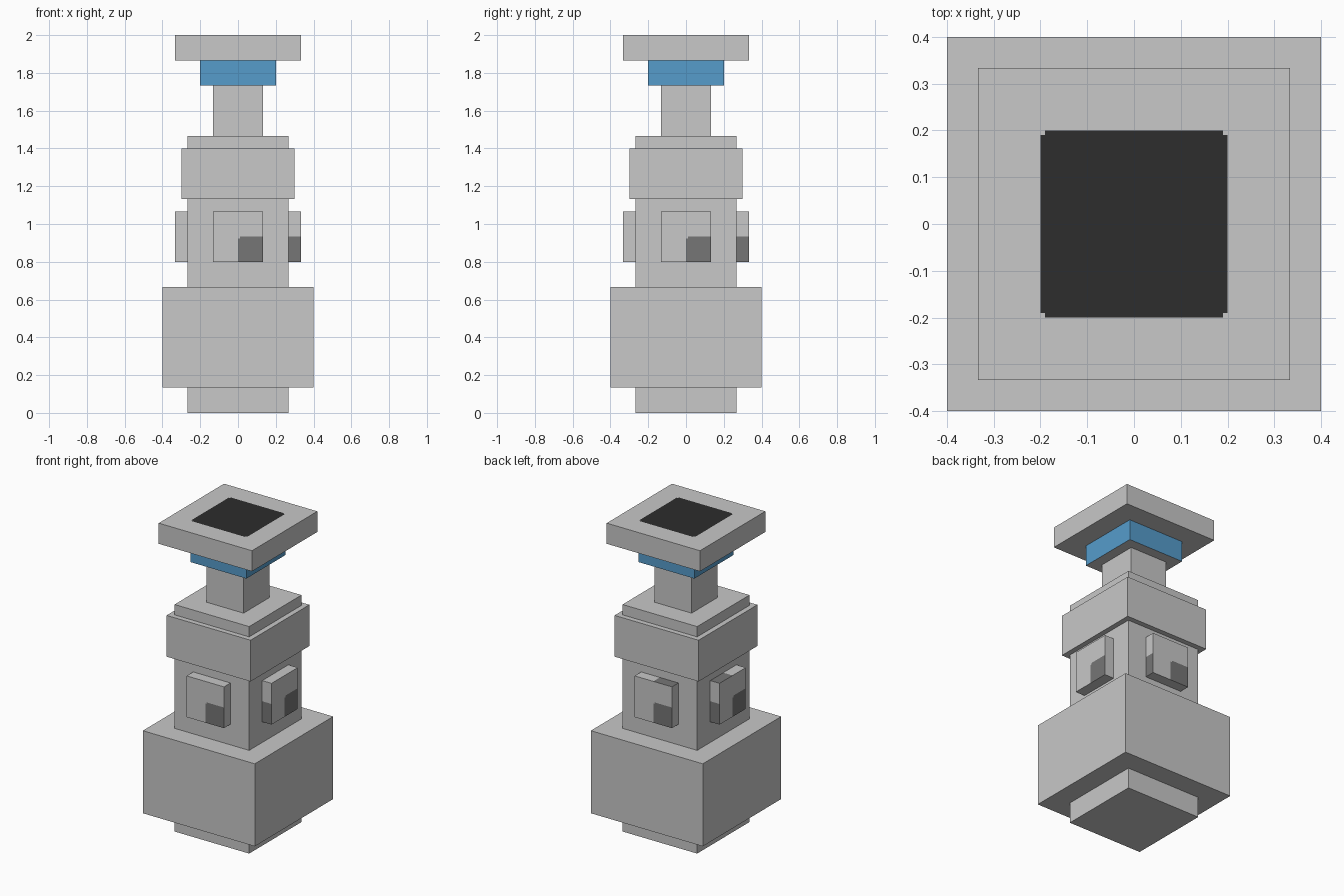
import bpy
import bmesh
from mathutils import Vector

cube = bpy.data.objects.get("Cube")
if cube:
    bpy.data.objects.remove(cube, do_unlink=True)

U = 1 / 15          # modelling unit
NOTCH = 0.01        # clipped corner of painted areas
UP = Vector((0, 0, 1))


def make_material(name, color):
    mat = bpy.data.materials.new(name)
    mat.use_nodes = True
    mat.diffuse_color = (*color, 1)
    mat.node_tree.nodes["Principled BSDF"].inputs["Base Color"].default_value = (*color, 1)
    return mat


light_grey = make_material("light grey", (0.577, 0.577, 0.577))
dark_grey = make_material("dark grey", (0.18, 0.18, 0.18))
black = make_material("black", (0.026, 0.026, 0.026))
blue = make_material("blue", (0.093, 0.332, 0.597))


def box(name, low, high, materials, cuts=(), rule=None):
    """Box between two corners; cuts are (axis, position), rule picks the face material."""
    low, high = Vector(low), Vector(high)
    bm = bmesh.new()
    bmesh.ops.create_cube(bm, size=1)
    for v in bm.verts:
        v.co = (low + high) / 2 + v.co * (high - low)
    for axis, position in cuts:
        normal = Vector((0, 0, 0))
        normal[axis] = 1
        bmesh.ops.bisect_plane(bm, geom=bm.verts[:] + bm.edges[:] + bm.faces[:],
                               plane_co=normal * position, plane_no=normal)
    bm.normal_update()
    if rule:
        for f in bm.faces:
            f.material_index = int(rule(f.calc_center_median(), f.normal))
    mesh = bpy.data.meshes.new(name)
    bm.to_mesh(mesh)
    bm.free()
    for mat in materials:
        mesh.materials.append(mat)
    obj = bpy.data.objects.new(name, mesh)
    bpy.context.collection.objects.link(obj)
    return obj


def tier(name, half, bottom, top, materials=(light_grey,), cuts=(), rule=None):
    """Square tier centred on the axis, measured in modelling units."""
    h = half * U
    return box(name, (-h, -h, bottom * U), (h, h, top * U), materials, cuts, rule)


# Stacked plain tiers
tier("foot", 4, 0, 2)
tier("base_block", 6, 2, 10)
tier("body", 4, 10, 17)
tier("body_band", 4.5, 17, 21)
tier("collar", 4, 21, 22)
tier("neck", 2, 22, 26)

# Blue sides only on the ring under the cap
tier("blue_ring", 3, 26, 28, (light_grey, blue), rule=lambda c, n: abs(n.z) < 0.5)

# Cap with a black square, corners notched, on its top face
S = 3 * U


def cap_rule(c, n):
    x, y = abs(c.x), abs(c.y)
    return n.z > 0.5 and max(x, y) < S and min(x, y) < S and not (x > S - NOTCH and y > S - NOTCH)


cap_cuts = [(a, s * p) for a in (0, 1) for s in (-1, 1) for p in (S, S - NOTCH)]
tier("cap", 5, 28, 30, (light_grey, black), cap_cuts, cap_rule)

# Side panels, each face dark in one quadrant
MID = 14 * U


def panel_rule(c, n):
    if n.z > 0.5:
        return c.x < 0 and c.y > 0
    if n.z < -0.5:
        return False
    across = c.dot(UP.cross(n))
    notch = across < NOTCH and c.z > MID - NOTCH
    return across > 0 and c.z < MID and not notch


panel_cuts = [(a, p) for a in (0, 1) for p in (-NOTCH, 0, NOTCH)] + [(2, MID), (2, MID - NOTCH)]
for name, axis, sign in (("front", 1, -1), ("back", 1, 1), ("left", 0, 1), ("right", 0, -1)):
    low, high = [-2 * U, -2 * U, 12 * U], [2 * U, 2 * U, 16 * U]
    low[axis], high[axis] = sorted((sign * 4 * U, sign * 5 * U))
    box(name + "_panel", low, high, (light_grey, dark_grey), panel_cuts, panel_rule)
